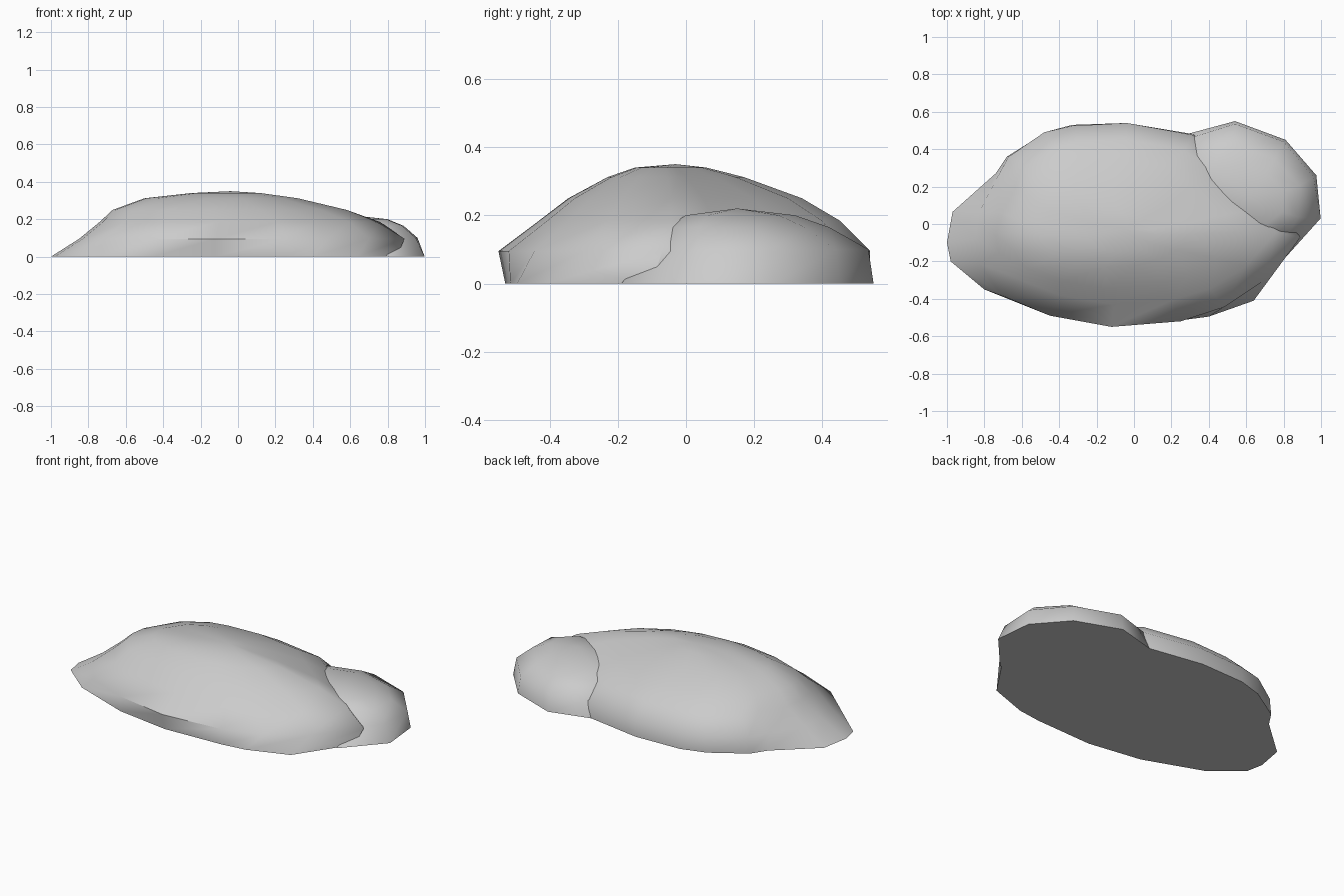
import bpy, bmesh

if "Cube" in bpy.data.objects:
    bpy.data.objects.remove(bpy.data.objects["Cube"])


def bounds(pts):
    xs, ys = zip(*pts)
    return min(xs), max(xs), min(ys), max(ys)


def stone(name, base, shoulder, shoulder_z, tiers, top):
    """Loft a base outline, a shoulder outline and fitted copies of it up to a peak."""
    x0, x1, y0, y1 = bounds(shoulder)
    rings = [[(x, y, 0) for x, y in base],
             [(x, y, shoulder_z) for x, y in shoulder]]
    for z, a, b, c, d in tiers:
        rings.append([(a + (x - x0) / (x1 - x0) * (b - a),
                       c + (y - y0) / (y1 - y0) * (d - c), z) for x, y in shoulder])
    bm = bmesh.new()
    loops = [[bm.verts.new(p) for p in r] for r in rings]
    n = len(base)
    bm.faces.new(loops[0])
    for lo, hi in zip(loops, loops[1:]):
        for i in range(n):
            j = (i + 1) % n
            bm.faces.new((lo[i], lo[j], hi[j], hi[i]))
    peak = bm.verts.new(top)
    for i in range(n):
        bm.faces.new((loops[-1][i], loops[-1][(i + 1) % n], peak))
    bmesh.ops.recalc_face_normals(bm, faces=bm.faces)
    me = bpy.data.meshes.new(name)
    bm.to_mesh(me)
    bm.free()
    ob = bpy.data.objects.new(name, me)
    bpy.context.collection.objects.link(ob)
    bpy.ops.object.select_all(action='DESELECT')
    ob.select_set(True)
    bpy.context.view_layer.objects.active = ob
    bpy.ops.object.shade_smooth_by_angle(angle=1.0)
    return ob


# Large low boulder with a tapering left end
stone("large_rock",
      [(.85, -.10), (.80, .08), (.52, .32), (.32, .48), (-.04, .54), (-.33, .53),
       (-.48, .485), (-.68, .36), (-.74, .27), (-.97, .065), (-1, -.10), (-.98, -.2),
       (-.8, -.35), (-.45, -.48), (-.12, -.53), (.25, -.515), (.40, -.495), (.64, -.41)],
      [(.89, -.07), (.76, .08), (.51, .31), (.32, .475), (-.04, .54), (-.33, .525),
       (-.48, .49), (-.67, .36), (-.73, .25), (-.83, .06), (-.85, -.08), (-.83, -.21),
       (-.70, -.385), (-.45, -.49), (-.12, -.55), (.25, -.52), (.48, -.445), (.70, -.30)],
      .095,
      [(.185, -.74, .76, -.43, .45),
       (.25, -.67, .58, -.345, .34),
       (.312, -.5, .32, -.23, .17),
       (.34, -.25, .12, -.15, .06)],
      (-.04, -.03, .35))

# Small rounded boulder nestled against the back right side
stone("small_rock",
      [(.998, .03), (.975, .26), (.81, .45), (.54, .55), (.28, .48),
       (.2, .28), (.3, .05), (.55, -.13), (.8, -.19)],
      [(.95, .03), (.96, .25), (.80, .44), (.54, .535), (.30, .46),
       (.26, .28), (.34, .07), (.56, -.07), (.8, -.10)],
      .1,
      [(.165, .3, .885, -.06, .42),
       (.2, .4, .80, 0, .32)],
      (.62, .15, .22))
